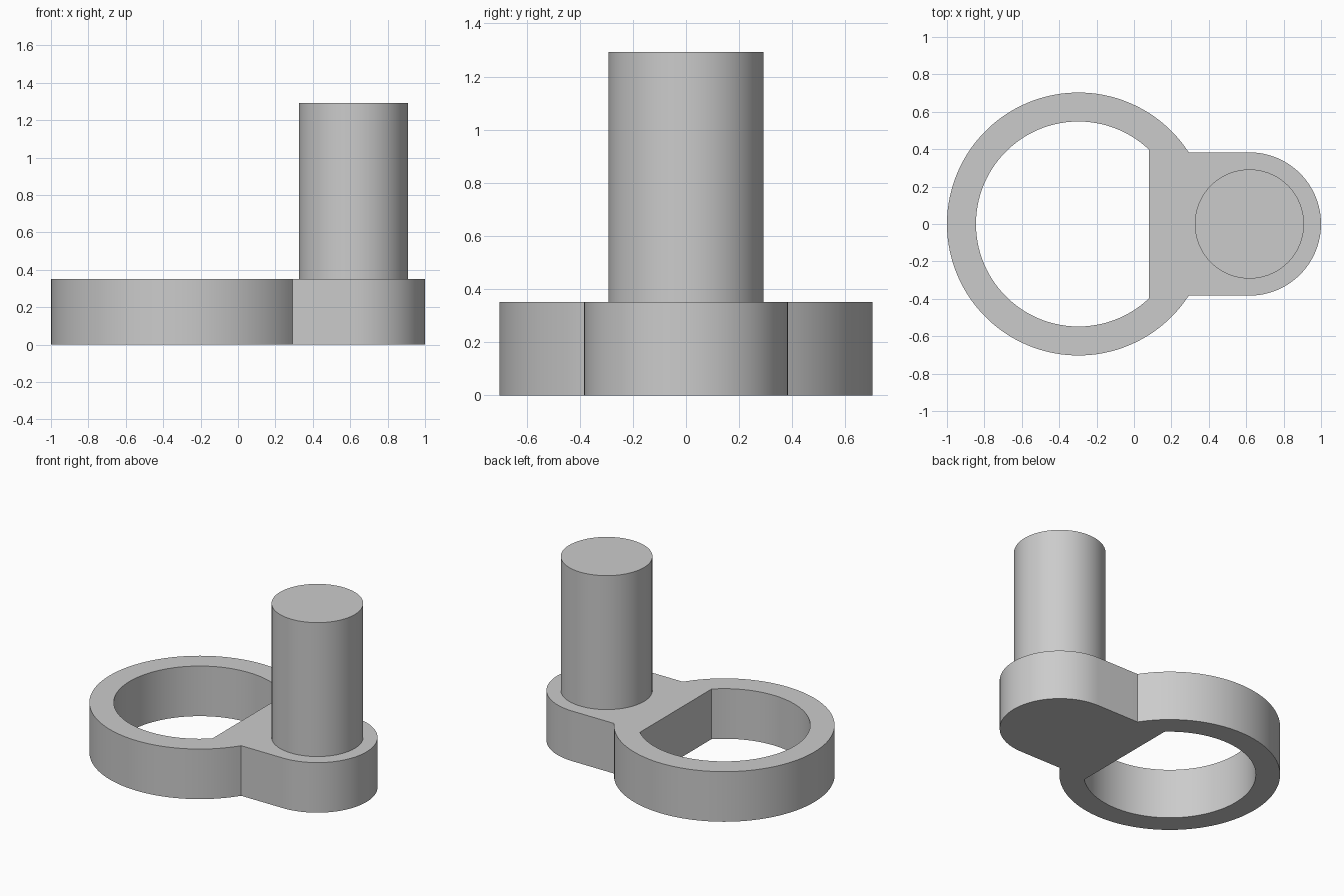
import bpy
import bmesh
from math import asin, acos, cos, sin, pi, radians

cube = bpy.data.objects.get("Cube")
if cube:
    bpy.data.objects.remove(cube, do_unlink=True)

# Main dimensions
RING_X, RING_OUTER, RING_INNER = -0.297, 0.703, 0.548
BOSS_X, BOSS_R = 0.617, 0.383
FLAT_X = 0.08
PIN_R = 0.292
PLATE_TOP, PIN_TOP = 0.352, 1.293

grey = bpy.data.materials.new("plain grey")
grey.use_nodes = True
colour = (0.6, 0.6, 0.6, 1)
grey.diffuse_color = colour
grey.node_tree.nodes["Principled BSDF"].inputs["Base Color"].default_value = colour


def arc(cx, radius, start, end, steps):
    """Points along an arc centred on the x axis, both ends included."""
    angles = [start + (end - start) * i / steps for i in range(steps + 1)]
    return [(cx + radius * cos(a), radius * sin(a)) for a in angles]


def extrude_profile(name, loops, bottom, top):
    """Fill the loops (outer, then holes) and extrude them into a solid."""
    bm = bmesh.new()
    for points in loops:
        verts = [bm.verts.new((x, y, bottom)) for x, y in points]
        for a, b in zip(verts, verts[1:] + verts[:1]):
            bm.edges.new((a, b))
    bmesh.ops.triangle_fill(bm, edges=bm.edges[:], use_beauty=True)
    base = bm.faces[:]
    new = bmesh.ops.extrude_face_region(bm, geom=base, use_keep_orig=True)["geom"]
    lifted = [g for g in new if isinstance(g, bmesh.types.BMVert)]
    bmesh.ops.translate(bm, verts=lifted, vec=(0, 0, top - bottom))
    bmesh.ops.recalc_face_normals(bm, faces=bm.faces[:])
    mesh = bpy.data.meshes.new(name)
    bm.to_mesh(mesh)
    bm.free()
    mesh.materials.append(grey)
    obj = bpy.data.objects.new(name, mesh)
    bpy.context.collection.objects.link(obj)
    bpy.ops.object.select_all(action="DESELECT")
    obj.select_set(True)
    bpy.context.view_layer.objects.active = obj
    bpy.ops.object.shade_smooth_by_angle(angle=radians(30))
    return obj


# Crank plate: ring joined to a round-ended boss, with a D-shaped hole
neck = asin(BOSS_R / RING_OUTER)
outline = (arc(RING_X, RING_OUTER, neck, 2 * pi - neck, 96)
           + arc(BOSS_X, BOSS_R, -pi / 2, pi / 2, 48))
cut = acos((FLAT_X - RING_X) / RING_INNER)
hole = arc(RING_X, RING_INNER, cut, 2 * pi - cut, 80)
extrude_profile("crank_plate", [outline, hole], 0, PLATE_TOP)

# Upright pin, seated slightly into the boss
circle = arc(BOSS_X, PIN_R, 0, 2 * pi, 72)[:-1]
extrude_profile("upright_pin", [circle], PLATE_TOP - 0.02, PIN_TOP)
